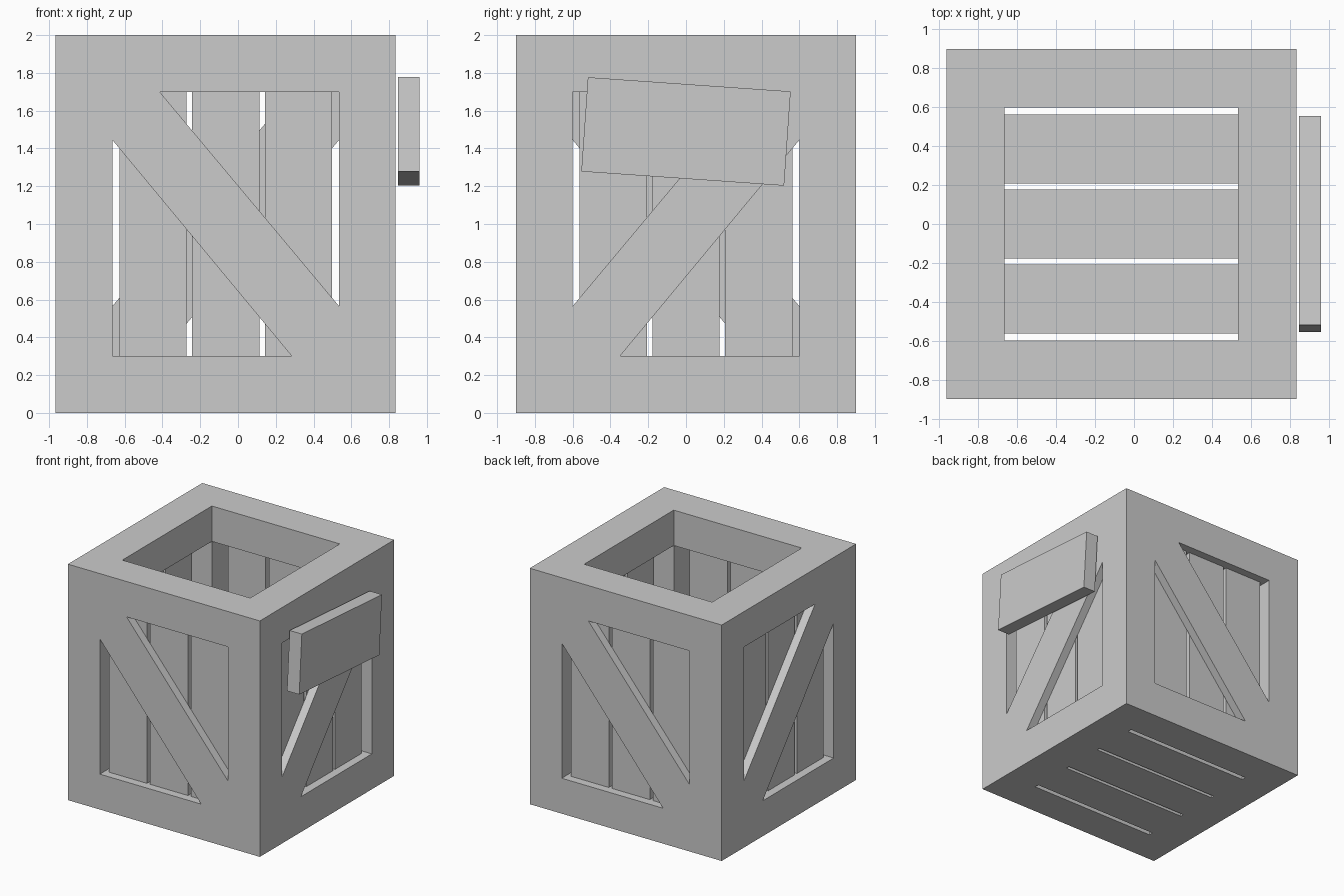
import bpy, bmesh
from math import radians
from mathutils import Matrix

cube = bpy.data.objects.get("Cube")
if cube:
    bpy.data.objects.remove(cube, do_unlink=True)

wood = bpy.data.materials.new("plain_grey")
wood.use_nodes = True
grey = (0.6, 0.6, 0.6, 1)
wood.diffuse_color = grey
wood.node_tree.nodes["Principled BSDF"].inputs["Base Color"].default_value = grey

CENTRE_X = -0.065      # crate sits off centre because of the sign
HALF, INNER, BOARD = 0.9, 0.6, 0.07
LOW, HIGH, TOP = 0.3, 1.7, 2.0
SLAT_W, PITCH = 0.355, 0.385


def prism(name, outline, y0, y1, matrix):
    """Extrude an (x, z) outline from depth y0 to y1."""
    bm = bmesh.new()
    face = bm.faces.new([bm.verts.new((x, y0, z)) for x, z in outline])
    ext = bmesh.ops.extrude_face_region(bm, geom=[face])
    verts = [g for g in ext["geom"] if isinstance(g, bmesh.types.BMVert)]
    bmesh.ops.translate(bm, verts=verts, vec=(0, y1 - y0, 0))
    bmesh.ops.recalc_face_normals(bm, faces=bm.faces[:])
    bm.transform(matrix)
    mesh = bpy.data.meshes.new(name)
    bm.to_mesh(mesh)
    bm.free()
    mesh.materials.append(wood)
    obj = bpy.data.objects.new(name, mesh)
    bpy.context.collection.objects.link(obj)
    return obj


def board(name, x0, x1, z0, z1, y0, y1, matrix):
    return prism(name, [(x0, z0), (x1, z0), (x1, z1), (x0, z1)], y0, y1, matrix)


# Diagonal brace, its ends cut square into the frame corners
brace = [(-INNER, 1.445), (-INNER, HIGH), (-0.35, HIGH),
         (INNER, 0.565), (INNER, LOW), (0.35, LOW)]

# Four walls: post, two rails, recessed slats and a brace
for k, side in enumerate(("front", "left", "back", "right")):
    m = Matrix.Translation((CENTRE_X, 0, 0)) @ Matrix.Rotation(radians(90 * k), 4, "Z")
    board(side + "_post", -HALF, -INNER, 0, TOP, -HALF, -INNER, m)
    board(side + "_bottom_rail", -INNER, INNER, 0, LOW, -HALF, -INNER, m)
    board(side + "_top_rail", -INNER, INNER, HIGH, TOP, -HALF, -INNER, m)
    for i in (-1, 0, 1):
        mid = i * PITCH
        board(f"{side}_slat_{i + 2}", mid - SLAT_W / 2, mid + SLAT_W / 2,
              LOW, HIGH, -HALF + BOARD, -HALF + 2 * BOARD, m)
    flip = -1 if k % 2 else 1
    prism(side + "_brace", [(flip * x, z) for x, z in brace],
          -HALF, -HALF + BOARD, m)

# Floor slats
base = Matrix.Translation((CENTRE_X, 0, 0))
for i in (-1, 0, 1):
    mid = i * PITCH
    board(f"floor_slat_{i + 2}", -INNER, INNER, 0, BOARD,
          mid - SLAT_W / 2, mid + SLAT_W / 2, base)

# Tilted sign plate beside the left wall
tilt = Matrix.Translation((0.905, 0, 1.49)) @ Matrix.Rotation(radians(-4), 4, "X")
board("sign_plate", -0.057, 0.057, -0.25, 0.25, -0.538, 0.538, tilt)
